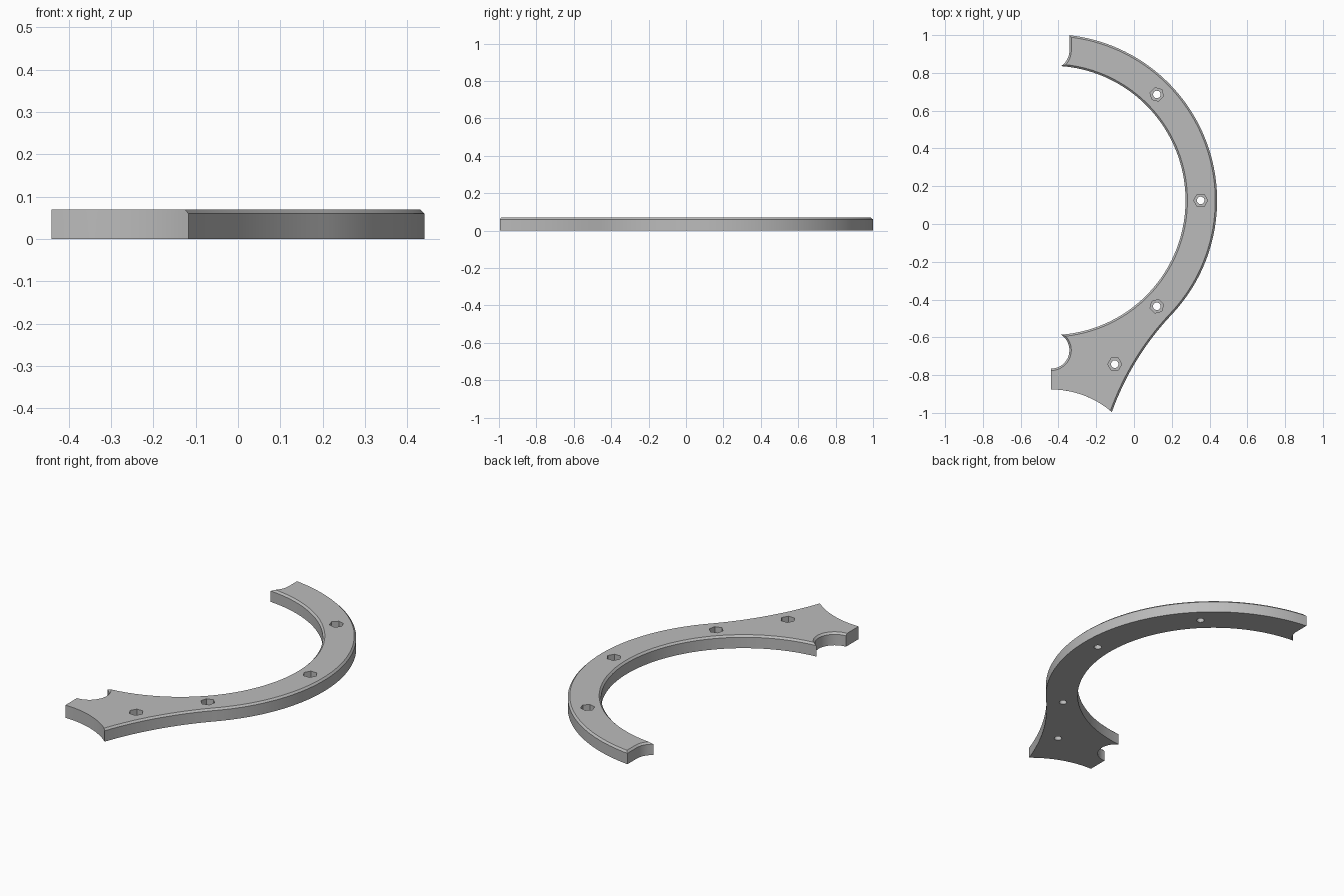
import bpy, bmesh, math
from mathutils import Vector as V

if "Cube" in bpy.data.objects:
    bpy.data.objects.remove(bpy.data.objects["Cube"])

HEIGHT, CHAMFER = 0.07, 0.01
RING = V((-0.44, 0.125))            # centre of the curved arm
BOLT_R = 0.793                      # radius of the hole circle
NOTCH_TOP = RING + V((0, BOLT_R))
NOTCH_LOW = RING - V((0, BOLT_R))
JOIN = math.radians(-43.4)          # where the arm flows into the foot
FLARE = RING + 2.35 * V((math.cos(JOIN), math.sin(JOIN)))
FOOT, FOOT_R = V((-0.44, -1.373)), 0.497


def meet(c1, r1, c2, r2, near):
    """Intersection of two circles closest to a given point."""
    d = (c2 - c1).length
    u = (c2 - c1) / d
    a = (d * d + r1 * r1 - r2 * r2) / (2 * d)
    h = math.sqrt(max(r1 * r1 - a * a, 0))
    n = V((-u.y, u.x))
    return min((c1 + u * a + n * h, c1 + u * a - n * h),
               key=lambda p: (p - V(near)).length)


def arc(c, p, q, n):
    """Points on a circle around c from p to q."""
    r = (p - c).length
    a, b = (math.atan2(v.y - c.y, v.x - c.x) for v in (p, q))
    return [c + r * V((math.cos(a + (b - a) * i / n), math.sin(a + (b - a) * i / n)))
            for i in range(n + 1)]


def outline(d):
    """Plate outline, with the chamfered sides moved inwards by d."""
    inner, outer, notch, flare = 0.713 + d, 0.88 - d, 0.098 + d, 1.47 + d
    tip_low = meet(RING, inner, NOTCH_LOW, notch, (-0.38, -0.59))
    tip_top = meet(RING, inner, NOTCH_TOP, notch, (-0.38, 0.84))
    end = V((RING.x + notch, RING.y + math.sqrt(outer ** 2 - notch ** 2)))
    join = RING + outer * V((math.cos(JOIN), math.sin(JOIN)))
    corner = meet(FLARE, flare, FOOT, FOOT_R, (-0.115, -0.998))
    pts = arc(RING, tip_low, tip_top, 72)
    pts += arc(NOTCH_TOP, tip_top, NOTCH_TOP + V((notch, 0)), 12)[1:]
    pts += arc(RING, end, join, 64)
    pts += arc(FLARE, join, corner, 16)[1:]
    pts += arc(FOOT, corner, FOOT + V((0, FOOT_R)), 16)[1:]
    pts += arc(NOTCH_LOW, NOTCH_LOW - V((0, notch)), tip_low, 20)[:-1]
    return pts


def make_object(name, bm):
    bmesh.ops.recalc_face_normals(bm, faces=bm.faces)
    mesh = bpy.data.meshes.new(name)
    bm.to_mesh(mesh)
    bm.free()
    ob = bpy.data.objects.new(name, mesh)
    bpy.context.collection.objects.link(ob)
    return ob


def prism_cutter(name, places, radius, sides, z0, z1):
    """Upright prisms at each (x, y, turn)."""
    bm = bmesh.new()
    for x, y, turn in places:
        rings = [[bm.verts.new((x + radius * math.cos(turn + math.tau * i / sides),
                                y + radius * math.sin(turn + math.tau * i / sides), z))
                  for i in range(sides)] for z in (z0, z1)]
        bm.faces.new(rings[0])
        bm.faces.new(rings[1])
        for i in range(sides):
            j = (i + 1) % sides
            bm.faces.new((rings[0][i], rings[0][j], rings[1][j], rings[1][i]))
    ob = make_object(name, bm)
    ob.hide_render = True
    return ob


# Plate: bottom outline, straight wall, chamfer to the top outline
bm = bmesh.new()
levels = [(0, 0), (0, HEIGHT - CHAMFER), (CHAMFER, HEIGHT)]
loops = [[bm.verts.new((p.x, p.y, z)) for p in outline(d)] for d, z in levels]
bm.faces.new(loops[0])
bm.faces.new(loops[-1])
for lo, hi in zip(loops, loops[1:]):
    for i in range(len(lo)):
        j = (i + 1) % len(lo)
        bm.faces.new((lo[i], lo[j], hi[j], hi[i]))
plate = make_object("curved_plate", bm)

# Bolt holes with hexagonal nut pockets
places = [(RING.x + BOLT_R * math.cos(a), RING.y + BOLT_R * math.sin(a), a)
          for a in (math.pi / 4, 0, -math.pi / 4)] + [(-0.102, -0.742, 0)]
cutters = [prism_cutter("bolt_cutter", places, 0.02, 24, -0.05, 0.15),
           prism_cutter("nut_cutter", places, 0.037, 6, HEIGHT - 0.04, 0.15)]
bpy.context.view_layer.objects.active = plate
plate.select_set(True)
for c in cutters:
    mod = plate.modifiers.new(c.name, 'BOOLEAN')
    mod.operation, mod.solver, mod.object = 'DIFFERENCE', 'EXACT', c
    bpy.ops.object.modifier_apply(modifier=mod.name)
for c in cutters:
    bpy.data.objects.remove(c)

# Colour and shading
grey = bpy.data.materials.new("light_grey")
grey.diffuse_color = (0.5, 0.5, 0.5, 1)
grey.use_nodes = True
grey.node_tree.nodes["Principled BSDF"].inputs["Base Color"].default_value = grey.diffuse_color
plate.data.materials.clear()
plate.data.materials.append(grey)
bpy.ops.object.shade_smooth_by_angle(angle=math.radians(30))
